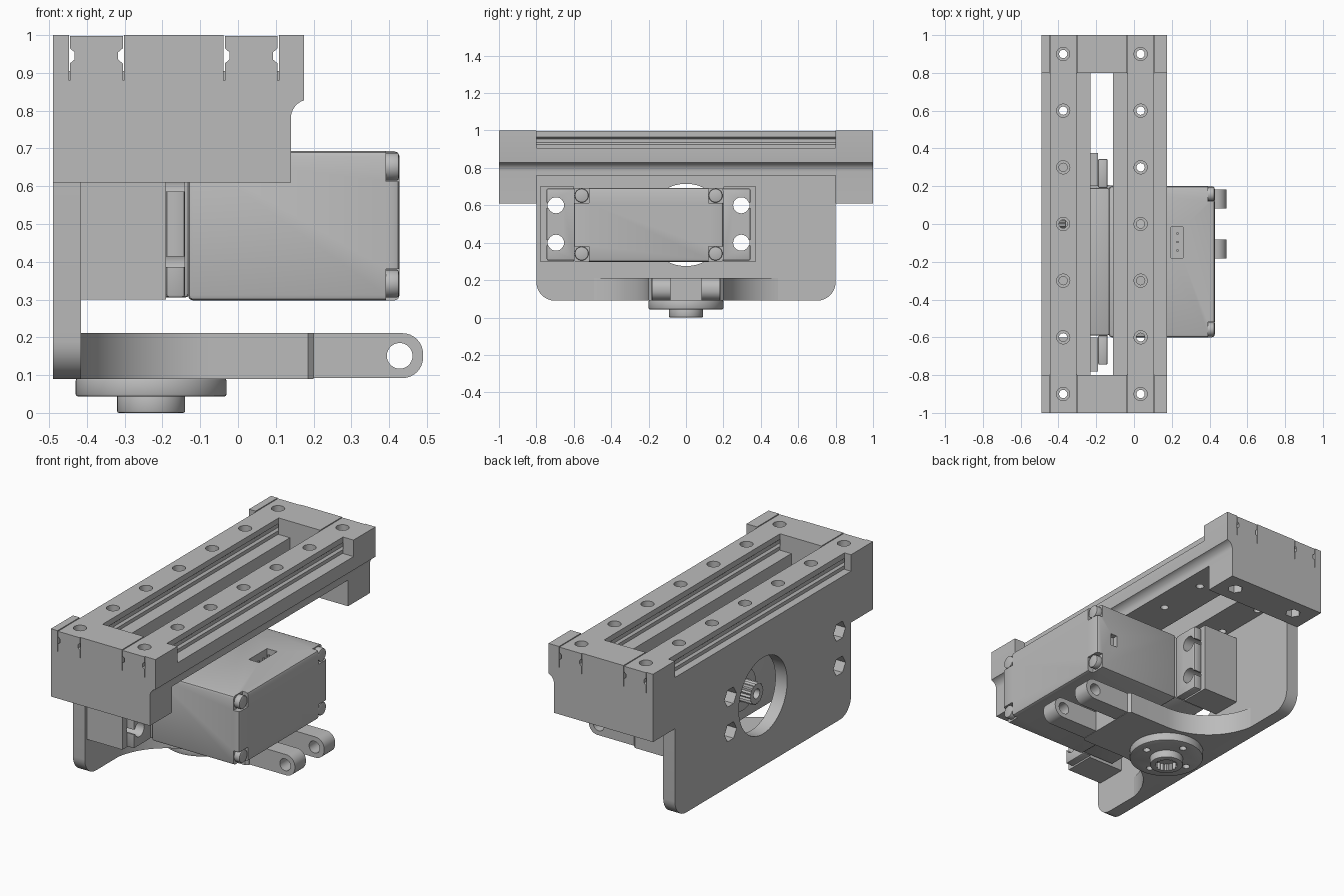
import bpy, bmesh
from math import pi, sin, cos, radians
from mathutils import Vector

cube = bpy.data.objects.get("Cube")
if cube:
    bpy.data.objects.remove(cube, do_unlink=True)

grey = bpy.data.materials.new("plain_grey")
grey.use_nodes = True
grey.diffuse_color = (0.5, 0.5, 0.5, 1)
grey.node_tree.nodes["Principled BSDF"].inputs["Base Color"].default_value = (0.5, 0.5, 0.5, 1)


def activate(ob):
    bpy.ops.object.select_all(action='DESELECT')
    ob.select_set(True)
    bpy.context.view_layer.objects.active = ob


def prism(name, pts, axis, lo, hi, bevel=0):
    """Extrude a 2D outline along an axis."""
    place = {'x': lambda u, v, w: (w, u, v),
             'y': lambda u, v, w: (u, w, v),
             'z': lambda u, v, w: (u, v, w)}[axis]
    bm = bmesh.new()
    face = bm.faces.new([bm.verts.new(place(u, v, lo)) for u, v in pts])
    top = bmesh.ops.extrude_face_region(bm, geom=[face])["geom"]
    bmesh.ops.translate(bm, vec=Vector(place(0, 0, hi - lo)),
                        verts=[g for g in top if isinstance(g, bmesh.types.BMVert)])
    bmesh.ops.recalc_face_normals(bm, faces=bm.faces)
    mesh = bpy.data.meshes.new(name)
    bm.to_mesh(mesh)
    bm.free()
    mesh.materials.append(grey)
    ob = bpy.data.objects.new(name, mesh)
    bpy.context.collection.objects.link(ob)
    if bevel:
        m = ob.modifiers.new("soft_edges", 'BEVEL')
        m.width, m.segments, m.limit_method = bevel, 2, 'ANGLE'
        activate(ob)
        bpy.ops.object.modifier_apply(modifier=m.name)
    return ob


def arc(cx, cy, r, a, b, n=8):
    return [(cx + r * cos(radians(a + (b - a) * i / n)),
             cy + r * sin(radians(a + (b - a) * i / n))) for i in range(n + 1)]


def circle(cx, cy, r, n=32):
    return arc(cx, cy, r, 0, 360, n)[:-1]


def rect(u0, u1, v0, v1):
    return [(u0, v0), (u1, v0), (u1, v1), (u0, v1)]


def star(cx, cy, r, depth, teeth=18):
    return [(cx + (r - depth * (i % 2)) * cos(pi * i / teeth),
             cy + (r - depth * (i % 2)) * sin(pi * i / teeth)) for i in range(2 * teeth)]


def cut(ob, pts, axis, lo, hi):
    """Subtract an extruded outline from a part."""
    tool = prism("cutter", pts, axis, lo, hi)
    m = ob.modifiers.new("cut", 'BOOLEAN')
    m.operation, m.solver, m.object = 'DIFFERENCE', 'EXACT', tool
    activate(ob)
    bpy.ops.object.modifier_apply(modifier=m.name)
    bpy.data.objects.remove(tool, do_unlink=True)


RAILS = {"left": 0.035, "right": -0.375}
SHAFT_Z = 0.495
BOLTS = [(y, z) for y in (-0.695, 0.295) for z in (0.4, 0.6)]

# Slide base: plate with a long slot and a scooped lower edge
scoop = arc(0.19, 0.78, 0.05, 180, 108)
upper = lambda base, top: [(-0.49, base), (0.14, base)] + scoop + [(0.175, 0.83), (0.175, top), (-0.49, top)]
plate = prism("slide_plate", upper(0.76, 0.905), 'y', -0.8, 0.8)
cut(plate, rect(-0.23, -0.11, -0.85, 0.85), 'z', 0.7, 1)
for x in RAILS.values():
    for i in range(-2, 3):
        cut(plate, circle(x, 0.3 * i, 0.022, 16), 'z', 0.7, 1)

# End blocks with rail channels and nut pockets
for label, s in (("front", -1), ("back", 1)):
    block = prism(label + "_end_block", upper(0.61, 1), 'y', *sorted((0.8 * s, s)))
    for x in RAILS.values():
        cut(block, rect(x - 0.073, x + 0.073, 0.88, 1.1), 'y', -1.1, 1.1)
        cut(block, circle(x, 0.9 * s, 0.022, 16), 'z', 0.5, 1)
        cut(block, circle(x, 0.9 * s, 0.042, 6), 'z', 0.5, 0.66)

# Grooved rails with counterbored holes
half = [(0.07, 0.88), (0.07, 0.925), (0.058, 0.935), (0.058, 0.955), (0.07, 0.965), (0.07, 0.997)]
for label, x in RAILS.items():
    outline = [(x + u, z) for u, z in half] + [(x - u, z) for u, z in reversed(half)]
    rail = prism(label + "_rail", outline, 'y', -1, 1)
    for i in range(-3, 4):
        cut(rail, circle(x, 0.3 * i, 0.022, 16), 'z', 0.8, 1.1)
        cut(rail, circle(x, 0.3 * i, 0.035, 20), 'z', 0.96, 1.1)

# Side wall with shaft opening and hexagonal nut pockets
wall = prism("side_wall", [(0.8, 0.76), (-0.8, 0.76)] + arc(-0.7, 0.19, 0.1, 180, 270)
             + arc(0.7, 0.19, 0.1, 270, 360), 'x', -0.49, -0.415)
cut(wall, circle(0, SHAFT_Z, 0.22, 48), 'x', -0.6, -0.3)
for y, z in BOLTS:
    cut(wall, circle(y, z, 0.055, 6), 'x', -0.6, -0.3)

# Motor standoffs and slotted mounting tabs
for label, y0, y1, t0, t1 in (("front", -0.78, -0.6, -0.745, -0.59),
                              ("back", 0.2, 0.375, 0.19, 0.345)):
    standoff = prism(label + "_standoff", rect(y0, y1, 0.3, 0.7), 'x', -0.415, -0.19)
    tab = prism(label + "_mounting_tab", rect(t0, t1, 0.305, 0.69), 'x', -0.19, -0.14, 0.008)
    for y, z in BOLTS:
        if y0 < y < y1:
            cut(standoff, circle(y, z, 0.045, 24), 'x', -0.5, 0)
            cut(tab, circle(y, z, 0.043, 24), 'x', -0.5, 0)
            end = y + (0.1 if y > 0 else -0.1)
            cut(tab, rect(min(y, end), max(y, end), z - 0.014, z + 0.014), 'x', -0.5, 0)

# Motor body with cut corners, socket and side slot
prism("motor_gear_case", rect(-0.59, 0.19, 0.305, 0.688), 'x', -0.34, -0.13, 0.01)
body = prism("motor_body", rect(-0.6, 0.2, 0.297, 0.693), 'x', -0.133, 0.428, 0.015)
CORNERS = [(y, z) for y in (-0.558, 0.158) for z in (0.342, 0.652)]
for y, z in CORNERS:
    dy = 0.06 if y > 0 else -0.06
    dz = 0.06 if z > SHAFT_Z else -0.06
    ys, zs = sorted((y - dy * 0.65, y + dy)), sorted((z - dz * 0.65, z + dz))
    cut(body, rect(*ys, *zs), 'x', 0.392, 0.5)
cut(body, rect(0.195, 0.26, -0.18, -0.015), 'z', 0.6, 0.8)
cut(body, rect(0.29, 0.33, 0.46, 0.53), 'y', 0.17, 0.3)
for i, (y, z) in enumerate(CORNERS):
    prism("motor_screw_%d" % (i + 1), circle(y, z, 0.037, 24), 'x', 0.38, 0.426, 0.006)
for i in range(3):
    y = -0.14 + 0.045 * i
    prism("socket_pin_%d" % (i + 1), rect(0.225, 0.235, y - 0.005, y + 0.005), 'z', 0.59, 0.68)

# Splined output shaft
prism("shaft_collar", circle(0, SHAFT_Z, 0.12, 40), 'x', -0.365, -0.33, 0.006)
shaft = prism("output_shaft", star(0, SHAFT_Z, 0.062, 0.008), 'x', -0.45, -0.35)
cut(shaft, circle(0, SHAFT_Z, 0.028, 16), 'x', -0.5, -0.39)

# Lower arm flaring into the side wall
flare = [(-0.42, 0.52)] + arc(-0.07, 0.55, 0.35, 186, 270, 16) + [(0.185, 0.2), (0.2, 0.185)]
prism("lower_arm", flare + [(x, -y) for x, y in reversed(flare)], 'z', 0.09, 0.212)

# Fork fingers with pivot holes
finger = [(0.2, 0.092)] + arc(0.435, 0.147, 0.055, 270, 360) + arc(0.435, 0.156, 0.055, 0, 90) + [(0.2, 0.211)]
for label, s in (("front", -1), ("back", 1)):
    prong = prism(label + "_fork_finger", finger, 'y', *sorted((0.083 * s, 0.183 * s)))
    cut(prong, circle(0.428, 0.151, 0.034, 28), 'y', -0.5, 0.5)

# Round horn and splined hub under the arm
horn = prism("horn_disc", circle(-0.23, 0, 0.2, 56), 'z', 0.043, 0.092, 0.007)
for k in range(4):
    cut(horn, circle(-0.23 + 0.14 * cos(k * pi / 2), 0.14 * sin(k * pi / 2), 0.02, 16), 'z', 0, 0.08)
hub = prism("horn_hub", circle(-0.23, 0, 0.09, 40), 'z', 0, 0.05, 0.005)
cut(hub, star(-0.23, 0, 0.062, 0.008), 'z', -0.1, 0.04)

# Smooth round surfaces, keep edges sharp
bpy.ops.object.select_all(action='DESELECT')
for ob in bpy.context.scene.objects:
    if ob.type == 'MESH':
        ob.select_set(True)
        bpy.context.view_layer.objects.active = ob
bpy.ops.object.shade_smooth_by_angle(angle=radians(30))
